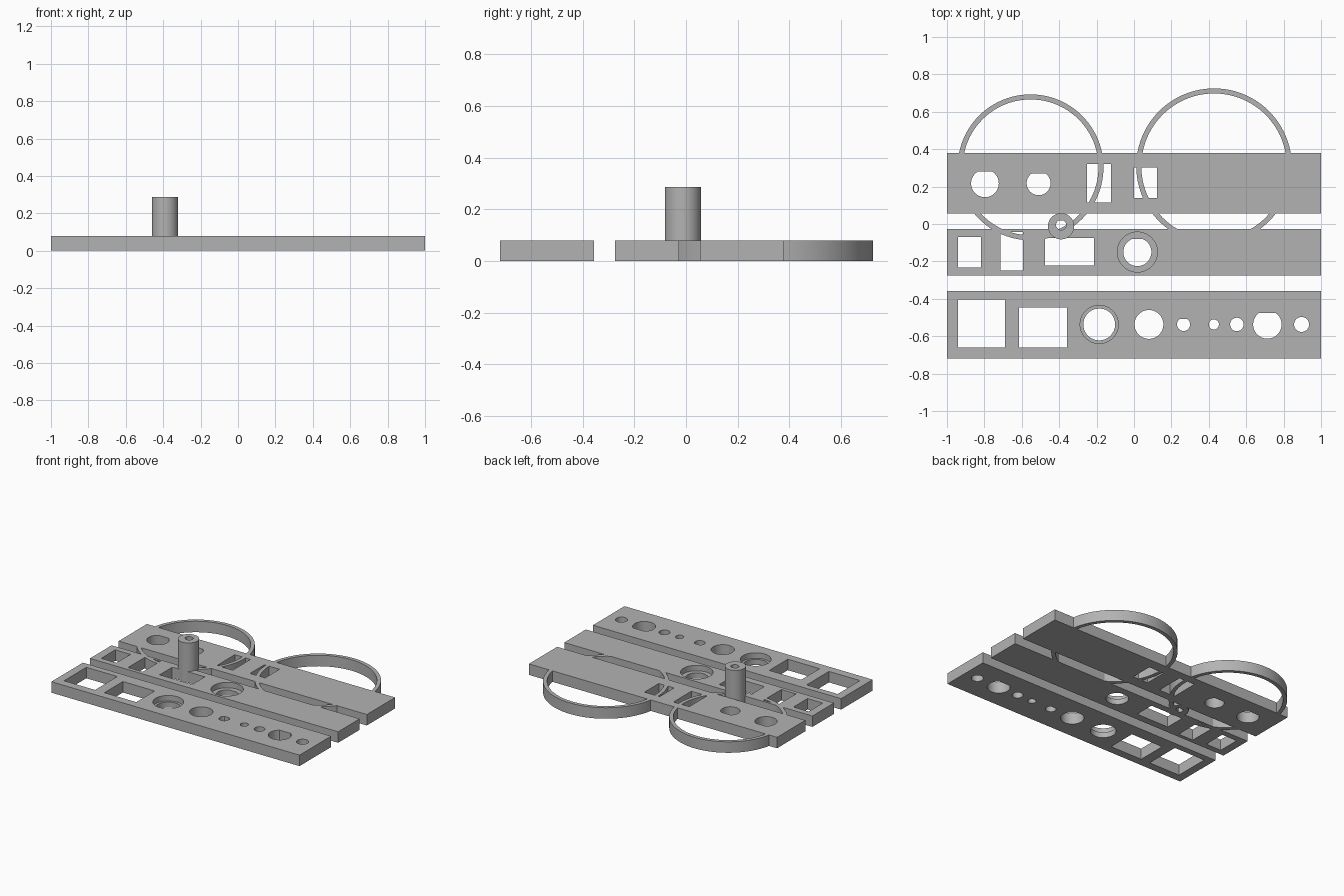
import bpy, bmesh
from math import sin, cos, tau, radians

cube = bpy.data.objects.get("Cube")
if cube:
    bpy.data.objects.remove(cube, do_unlink=True)

T = 0.08  # plate thickness

grey = bpy.data.materials.new("plain grey")
grey.use_nodes = True
colour = (0.45, 0.45, 0.45, 1)
grey.diffuse_color = colour
grey.node_tree.nodes["Principled BSDF"].inputs["Base Color"].default_value = colour


def rect(x0, x1, y0, y1):
    return [(x0, y0), (x1, y0), (x1, y1), (x0, y1)]


def disc(x, y, r, flat=None, n=64):
    """Circle outline; flat cuts the top off at that height, as in a D-shaped hole."""
    pts = [(x + r * cos(tau * i / n), y + r * sin(tau * i / n)) for i in range(n)]
    if flat is None:
        return pts
    half = (r * r - (flat - y) ** 2) ** 0.5
    low = [p for p in pts if p[1] < flat - 1e-4]
    start = [p for p in low if p[0] >= x and p[1] >= y]
    rest = [p for p in low if p not in start]
    return start + [(x + half, flat), (x - half, flat)] + rest


def prism(name, outline, z0, z1):
    bm = bmesh.new()
    face = bm.faces.new([bm.verts.new((x, y, z0)) for x, y in outline])
    top = bmesh.ops.extrude_face_region(bm, geom=[face])["geom"]
    verts = [v for v in top if isinstance(v, bmesh.types.BMVert)]
    bmesh.ops.translate(bm, vec=(0, 0, z1 - z0), verts=verts)
    bmesh.ops.recalc_face_normals(bm, faces=bm.faces)
    mesh = bpy.data.meshes.new(name)
    bm.to_mesh(mesh)
    bm.free()
    mesh.materials.append(grey)
    obj = bpy.data.objects.new(name, mesh)
    bpy.context.collection.objects.link(obj)
    return obj


def part(name, outline, holes, height=T, recesses=()):
    """Extruded outline with through holes, and shallow recesses in its top."""
    obj = prism(name, outline, 0, height)
    cutters = [prism("cutter", h, -0.1, height + 0.1) for h in holes]
    cutters += [prism("cutter", r, height - depth, height + 0.1) for r, depth in recesses]
    for c in cutters:
        c.hide_render = True
        mod = obj.modifiers.new("cut", "BOOLEAN")
        mod.operation, mod.solver, mod.object = "DIFFERENCE", "EXACT", c
    bpy.ops.object.select_all(action="DESELECT")
    obj.select_set(True)
    bpy.context.view_layer.objects.active = obj
    for mod in list(obj.modifiers):
        bpy.ops.object.modifier_apply(modifier=mod.name)
    for c in cutters:
        bpy.data.objects.remove(c, do_unlink=True)
    bpy.ops.object.shade_smooth_by_angle(angle=radians(30))
    return obj


# Three flat test plates
part("back_plate", rect(-1, 1, 0.055, 0.38), [
    disc(-0.797, 0.217, 0.074, 0.28),
    disc(-0.51, 0.218, 0.064, 0.27),
    rect(-0.25, -0.123, 0.115, 0.32),
    rect(0, 0.122, 0.138, 0.303),
])

part("middle_plate", rect(-1, 1, -0.275, -0.027), [
    rect(-0.94, -0.817, -0.232, -0.07),
    rect(-0.713, -0.594, -0.248, -0.043),
    rect(-0.476, -0.214, -0.222, -0.076),
    disc(0.018, -0.15, 0.075, -0.081),
], recesses=[(disc(0.018, -0.15, 0.107), 0.04)])

MID = -0.537
part("front_plate", rect(-1, 1, -0.72, -0.357), [
    rect(-0.94, -0.69, -0.66, -0.403),
    rect(-0.615, -0.358, -0.66, -0.447),
    disc(-0.186, MID, 0.085),
    disc(0.08, MID, 0.077),
    disc(0.265, MID, 0.035, -0.508),
    disc(0.427, MID, 0.027),
    disc(0.55, MID, 0.036),
    disc(0.713, MID, 0.076, -0.475),
    disc(0.896, MID, 0.04),
], recesses=[(disc(-0.186, MID, 0.102), 0.04)])

# Thin hoops crossing the plates
for name, x, y, r in (("right_hoop", -0.553, 0.303, 0.39),
                      ("left_hoop", 0.428, 0.309, 0.416)):
    part(name, disc(x, y, r, n=96), [disc(x, y, r - 0.027, n=96)])

# Hollow shaft sleeve
part("sleeve", disc(-0.39, -0.012, 0.07), [disc(-0.39, -0.005, 0.027, 0.018)], height=0.287)
